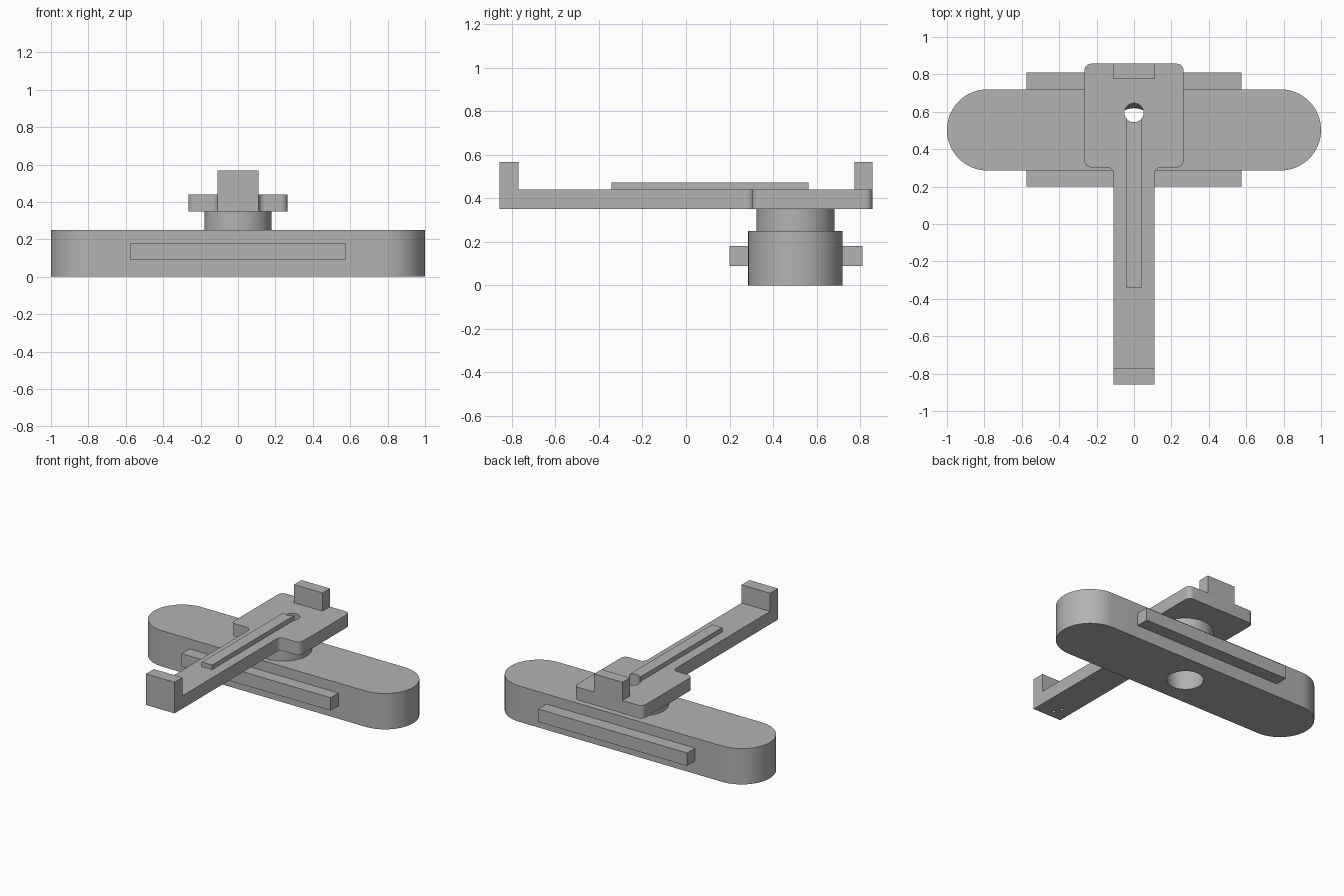
import bpy, bmesh, math
from mathutils import Vector

cube = bpy.data.objects.get("Cube")
if cube:
    bpy.data.objects.remove(cube, do_unlink=True)

grey = bpy.data.materials.new("plain grey")
grey.use_nodes = True
grey.diffuse_color = (0.45, 0.45, 0.45, 1)
grey.node_tree.nodes["Principled BSDF"].inputs["Base Color"].default_value = grey.diffuse_color

PIVOT_Y = 0.503


def finish(name, bm):
    bmesh.ops.recalc_face_normals(bm, faces=bm.faces)
    mesh = bpy.data.meshes.new(name)
    bm.to_mesh(mesh)
    bm.free()
    mesh.materials.append(grey)
    ob = bpy.data.objects.new(name, mesh)
    bpy.context.collection.objects.link(ob)
    return ob


def box(name, x0, x1, y0, y1, z0, z1):
    return prism(name, [(x0, y0), (x1, y0), (x1, y1), (x0, y1)], z0, z1)


def prism(name, outline, z0, z1):
    bm = bmesh.new()
    face = bm.faces.new([bm.verts.new((x, y, z0)) for x, y in outline])
    top = bmesh.ops.extrude_face_region(bm, geom=[face])["geom"]
    verts = [g for g in top if isinstance(g, bmesh.types.BMVert)]
    bmesh.ops.translate(bm, verts=verts, vec=(0, 0, z1 - z0))
    return finish(name, bm)


def cone(name, x, y, r0, r1, z0, z1, sides=64):
    bm = bmesh.new()
    bmesh.ops.create_cone(bm, cap_ends=True, segments=sides, radius1=r0, radius2=r1, depth=z1 - z0)
    bmesh.ops.translate(bm, verts=bm.verts, vec=(x, y, (z0 + z1) / 2))
    return finish(name, bm)


def rounded(corners, steps=8):
    """Round each (x, y, radius) corner of an outline with an arc."""
    pts = []
    for i, (x, y, r) in enumerate(corners):
        p = Vector((x, y))
        if r == 0:
            pts.append((x, y))
            continue
        a = (Vector(corners[i - 1][:2]) - p).normalized()
        b = (Vector(corners[(i + 1) % len(corners)][:2]) - p).normalized()
        centre = p + (a + b) * r
        for k in range(steps + 1):
            t = k / steps * math.pi / 2
            pts.append(tuple(centre - b * r * math.cos(t) - a * r * math.sin(t)))
    return pts


def cut(ob, cutter):
    mod = ob.modifiers.new("hole", 'BOOLEAN')
    mod.operation = 'DIFFERENCE'
    mod.solver = 'EXACT'
    mod.object = cutter
    bpy.context.view_layer.objects.active = ob
    bpy.ops.object.modifier_apply(modifier=mod.name)
    bpy.data.objects.remove(cutter, do_unlink=True)


def smooth(ob):
    bpy.ops.object.select_all(action='DESELECT')
    ob.select_set(True)
    bpy.context.view_layer.objects.active = ob
    bpy.ops.object.shade_smooth_by_angle(angle=math.radians(30))


# Long base with round ends
R = 0.217
stadium = []
for side in (1, -1):
    for k in range(33):
        t = -math.pi / 2 + math.pi * k / 32
        stadium.append((side * (1 - R + R * math.cos(t)), PIVOT_Y + side * R * math.sin(t)))
base = prism("base", stadium, 0, 0.25)

# Rails along the front and back of the base
box("front_rail", -0.575, 0.575, 0.2, PIVOT_Y - R, 0.09, 0.18)
box("back_rail", -0.575, 0.575, PIVOT_Y + R, 0.81, 0.09, 0.18)

# Swivel disc, with a tapered bore through it and the base
disc = cone("swivel_disc", 0, PIVOT_Y, 0.18, 0.18, 0.25, 0.35)
for part in (base, disc):
    cut(part, cone("bore_cutter", 0, PIVOT_Y, 0.115, 0.155, -0.01, 0.36))

# Arm widening into a rounded plate
half = [(0.11, -0.857, 0), (0.11, 0.303, 0.035), (0.265, 0.303, 0.035), (0.265, 0.857, 0.035)]
arm = prism("arm_plate", rounded(half + [(-x, y, r) for x, y, r in reversed(half)]), 0.35, 0.44)
rib = box("centre_rib", -0.04, 0.04, -0.343, 0.59, 0.44, 0.472)
for part in (arm, rib):
    cut(part, cone("pin_hole_cutter", 0, 0.595, 0.051, 0.051, 0.3, 0.5, 32))

# Small pits under the arm tip
for x, y in ((-0.01, -0.8), (-0.03, -0.745)):
    cut(arm, cone("pit_cutter", x, y, 0.012, 0.012, 0.33, 0.4, 16))

# Upright stops at both ends
box("front_stop", -0.11, 0.11, -0.857, -0.77, 0.44, 0.567)
box("back_stop", -0.11, 0.11, 0.775, 0.857, 0.44, 0.567)

for part in (base, disc, arm, rib):
    smooth(part)
